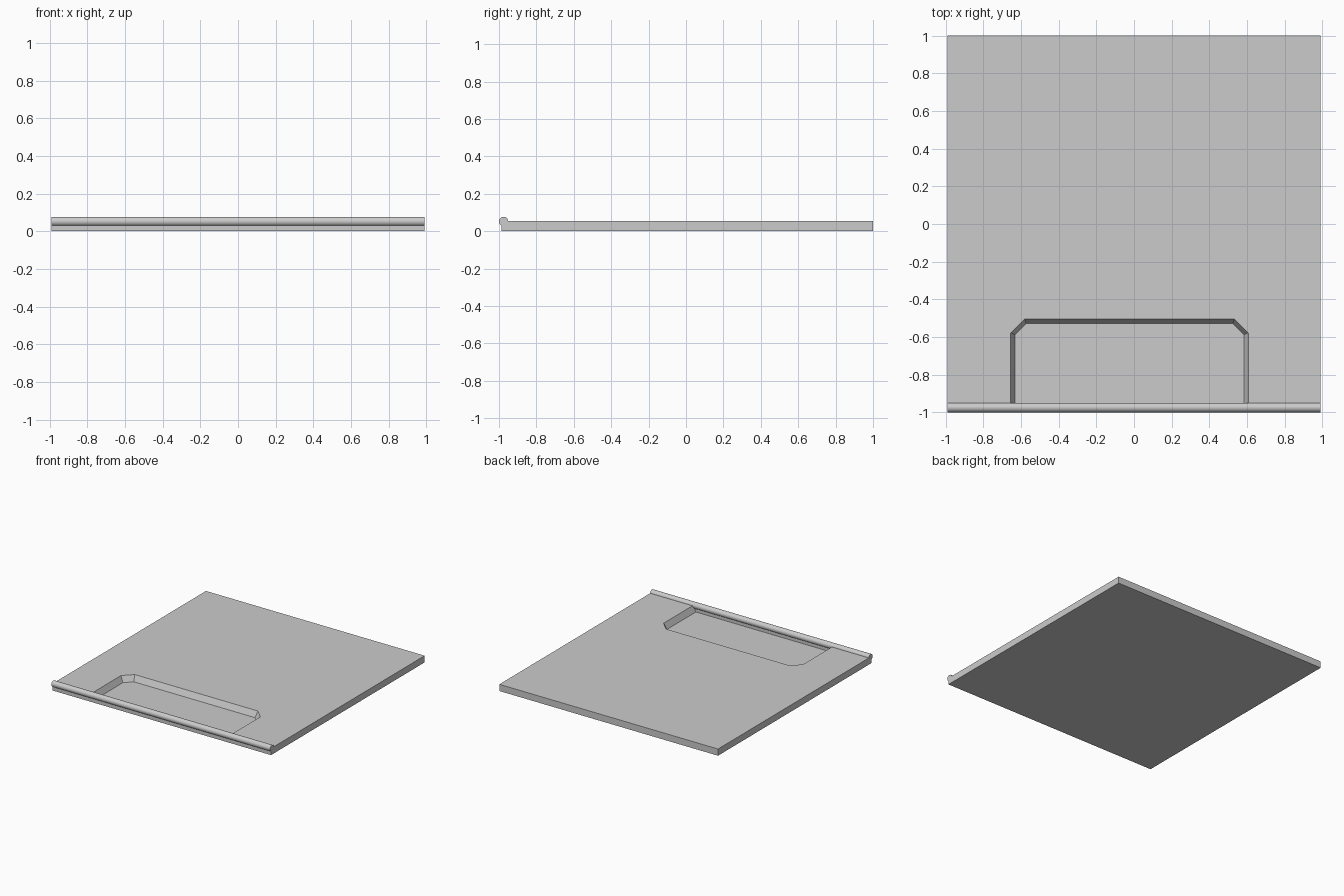
import bpy, bmesh, math
from mathutils import Matrix

cube = bpy.data.objects.get("Cube")
if cube:
    bpy.data.objects.remove(cube, do_unlink=True)

grey = bpy.data.materials.new("light grey")
grey.use_nodes = True
colour = (0.6, 0.6, 0.6, 1)
grey.diffuse_color = colour
grey.node_tree.nodes["Principled BSDF"].inputs["Base Color"].default_value = colour

HALF_X, FRONT, BACK, THICK = 0.99, -0.987, 1.0, 0.055
FLOOR = 0.007


def add_object(name, bm):
    bmesh.ops.recalc_face_normals(bm, faces=bm.faces[:])
    mesh = bpy.data.meshes.new(name)
    bm.to_mesh(mesh)
    bm.free()
    mesh.materials.append(grey)
    obj = bpy.data.objects.new(name, mesh)
    bpy.context.scene.collection.objects.link(obj)
    return obj


def recess_ring(bm, inset, z):
    """Outline of the recess with two clipped back corners."""
    left, right, back, front = -0.655 + inset, 0.607 - inset, -0.505 - inset, -0.96
    clip = 0.073 - 0.59 * inset
    outline = [(left, front), (left, back - clip), (left + clip, back),
               (right - clip, back), (right, back - clip), (right, front)]
    return [bm.verts.new((x, y, z)) for x, y in outline]


# Flat slab
bm = bmesh.new()
bmesh.ops.create_cube(bm, size=1, matrix=Matrix.Translation(
    (0, (FRONT + BACK) / 2, THICK / 2)) @ Matrix.Diagonal(
    (2 * HALF_X, BACK - FRONT, THICK, 1)))
slab = add_object("slab", bm)

# Recess with sloping sides, cut from the slab
bm = bmesh.new()
rings = [recess_ring(bm, 0.024, FLOOR), recess_ring(bm, 0, THICK),
         recess_ring(bm, 0, 2 * THICK)]
bm.faces.new(rings[0])
bm.faces.new(rings[-1])
for low, high in zip(rings, rings[1:]):
    for i in range(len(low)):
        j = (i + 1) % len(low)
        bm.faces.new((low[i], low[j], high[j], high[i]))
cutter = add_object("recess_cutter", bm)
cutter.hide_render = True
cutter.hide_viewport = True

cut = slab.modifiers.new("recess", 'BOOLEAN')
cut.operation = 'DIFFERENCE'
cut.solver = 'EXACT'
cut.object = cutter

# Apply the cut and drop the cutter
cutter.hide_viewport = False
bpy.context.view_layer.update()
graph = bpy.context.evaluated_depsgraph_get()
slab_mesh = bpy.data.meshes.new_from_object(slab.evaluated_get(graph))
slab.modifiers.clear()
slab.data = slab_mesh
bpy.data.objects.remove(cutter, do_unlink=True)

# Round bar along the front edge
bm = bmesh.new()
bmesh.ops.create_cone(bm, cap_ends=True, segments=16, radius1=0.025, radius2=0.025,
                      depth=2 * HALF_X, matrix=Matrix.Translation((0, -0.975, 0.052))
                      @ Matrix.Rotation(math.pi / 2, 4, 'Y'))
bar = add_object("front_bar", bm)
bpy.ops.object.select_all(action='DESELECT')
bar.select_set(True)
bpy.context.view_layer.objects.active = bar
bpy.ops.object.shade_smooth_by_angle(angle=math.radians(40))
